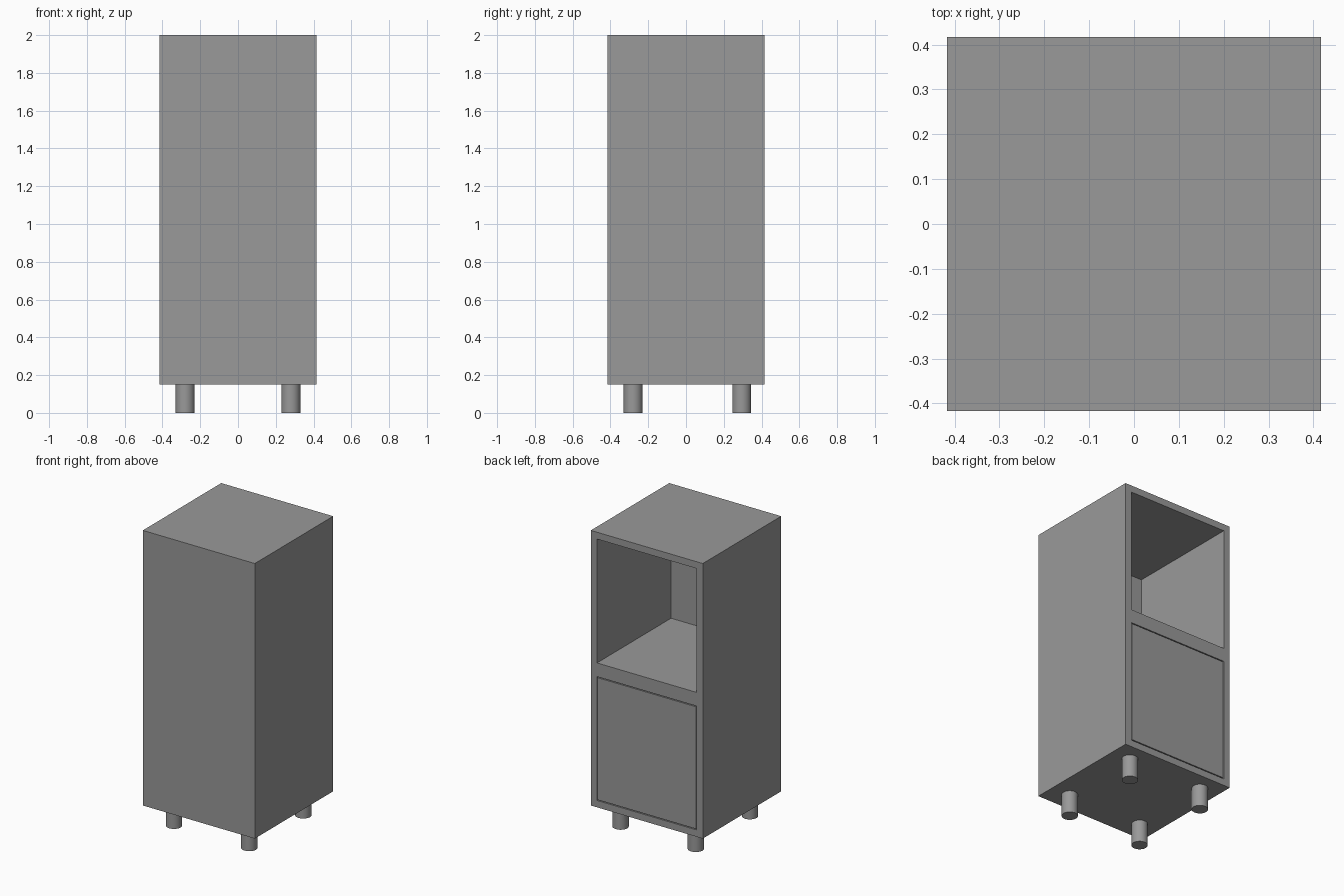
import bpy

if "Cube" in bpy.data.objects:
    bpy.data.objects.remove(bpy.data.objects["Cube"])

W, Z0, Z1 = 0.833, 0.15, 2.0      # body width/depth, underside, top
T = 0.046                         # panel thickness
H = (Z1 - Z0) / 2                 # height of one compartment module
HALF = W / 2
GAP = 0.006                       # clearance around the door

grey = bpy.data.materials.new("dark_grey")
grey.diffuse_color = (0.32, 0.32, 0.32, 1)
grey.use_nodes = True
grey.node_tree.nodes["Principled BSDF"].inputs["Base Color"].default_value = grey.diffuse_color


def box(name, lo, hi):
    bpy.ops.mesh.primitive_cube_add(size=1, location=[(a + b) / 2 for a, b in zip(lo, hi)])
    ob = bpy.context.object
    ob.name = name
    ob.scale = [b - a for a, b in zip(lo, hi)]
    bpy.ops.object.transform_apply(location=False, rotation=False, scale=True)
    ob.data.materials.append(grey)
    return ob


# Cabinet body with two compartments opening to the back
body = box("cabinet_body", (-HALF, -HALF, Z0), (HALF, HALF, Z1))
for i in range(2):
    z = Z0 + i * H
    cutter = box("compartment_cutter", (-HALF + T, -HALF + T, z + T),
                 (HALF - T, HALF + 0.1, z + H - T))
    cutter.hide_render = True
    mod = body.modifiers.new("compartment", 'BOOLEAN')
    mod.operation = 'DIFFERENCE'
    mod.solver = 'EXACT'
    mod.object = cutter
    bpy.context.view_layer.objects.active = body
    bpy.ops.object.modifier_apply(modifier=mod.name)
    bpy.data.objects.remove(cutter, do_unlink=True)

# Flush door closing the lower compartment
box("lower_door", (-HALF + T + GAP, HALF - T, Z0 + T + GAP),
    (HALF - T - GAP / 2, HALF, Z0 + H - T - GAP))

# Four short round legs
for x, side in ((-0.28, "left"), (0.28, "right")):
    for y, end in ((-0.28, "front"), (0.295, "back")):
        bpy.ops.mesh.primitive_cylinder_add(vertices=32, radius=0.05, depth=Z0,
                                            location=(x, y, Z0 / 2))
        leg = bpy.context.object
        leg.name = f"{end}_{side}_leg"
        leg.data.materials.append(grey)
        bpy.ops.object.shade_smooth_by_angle()
